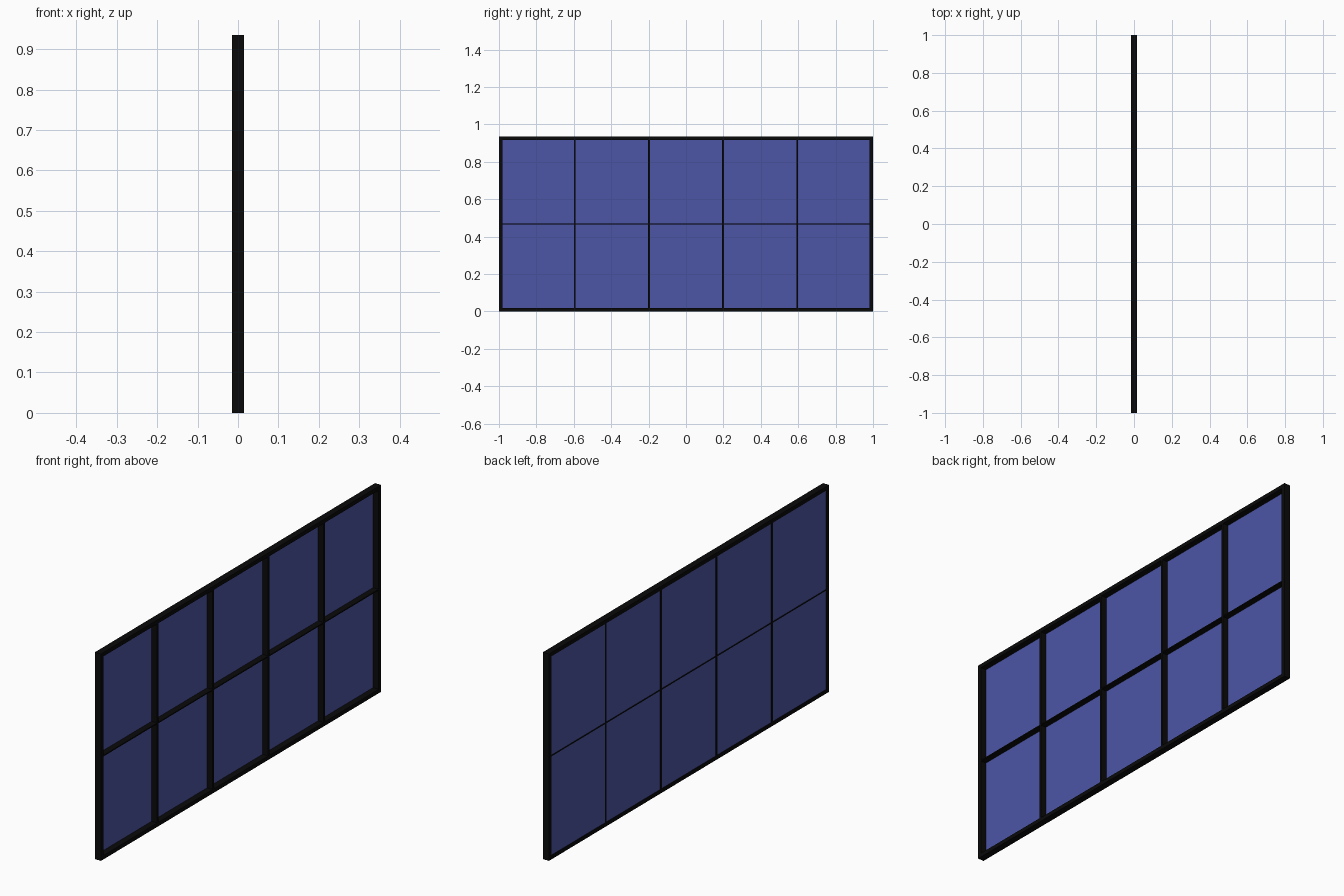
import bpy

if "Cube" in bpy.data.objects:
    bpy.data.objects.remove(bpy.data.objects["Cube"])

H = 0.935      # total height
D = 0.03       # frame depth along x
B = 0.018      # outer border width


def material(name, color):
    m = bpy.data.materials.new(name)
    m.diffuse_color = color
    m.use_nodes = True
    m.node_tree.nodes["Principled BSDF"].inputs["Base Color"].default_value = m.diffuse_color
    return m


black = material("black_frame", (0.003, 0.003, 0.003, 1))
blue = material("blue_glass", (0.075, 0.093, 0.38, 0.95))


def box(name, loc, size, mat):
    bpy.ops.mesh.primitive_cube_add(size=1, location=loc)
    o = bpy.context.object
    o.name = name
    o.scale = size
    bpy.ops.object.transform_apply(location=False, rotation=False, scale=True)
    o.data.materials.append(mat)
    return o


# Outer frame
for side, s in (("left", -1), ("right", 1)):
    box(f"frame_{side}", (0, s * (1 - B / 2), H / 2), (D, B, H), black)
for end, z in (("bottom", B / 2), ("top", H - B / 2)):
    box(f"frame_{end}", (0, 0, z), (D, 2 - 2 * B, B), black)

# Glazing bars
for i, y in enumerate((-0.594, -0.198, 0.198, 0.594)):
    box(f"vertical_bar_{i + 1}", (0, y, H / 2), (D, 0.009, H - 2 * B), black)
box("horizontal_bar", (0, 0, H / 2), (D, 2 - 2 * B, 0.005), black)

# Glass sheet, set almost flush with the -x side
bpy.ops.mesh.primitive_plane_add(size=1, location=(-0.013, 0, H / 2), rotation=(0, 1.5707963, 0))
glass = bpy.context.object
glass.name = "glass_sheet"
glass.scale = (H - 2 * B, 2 - 2 * B, 1)
bpy.ops.object.transform_apply(location=False, rotation=True, scale=True)
glass.data.materials.append(blue)
